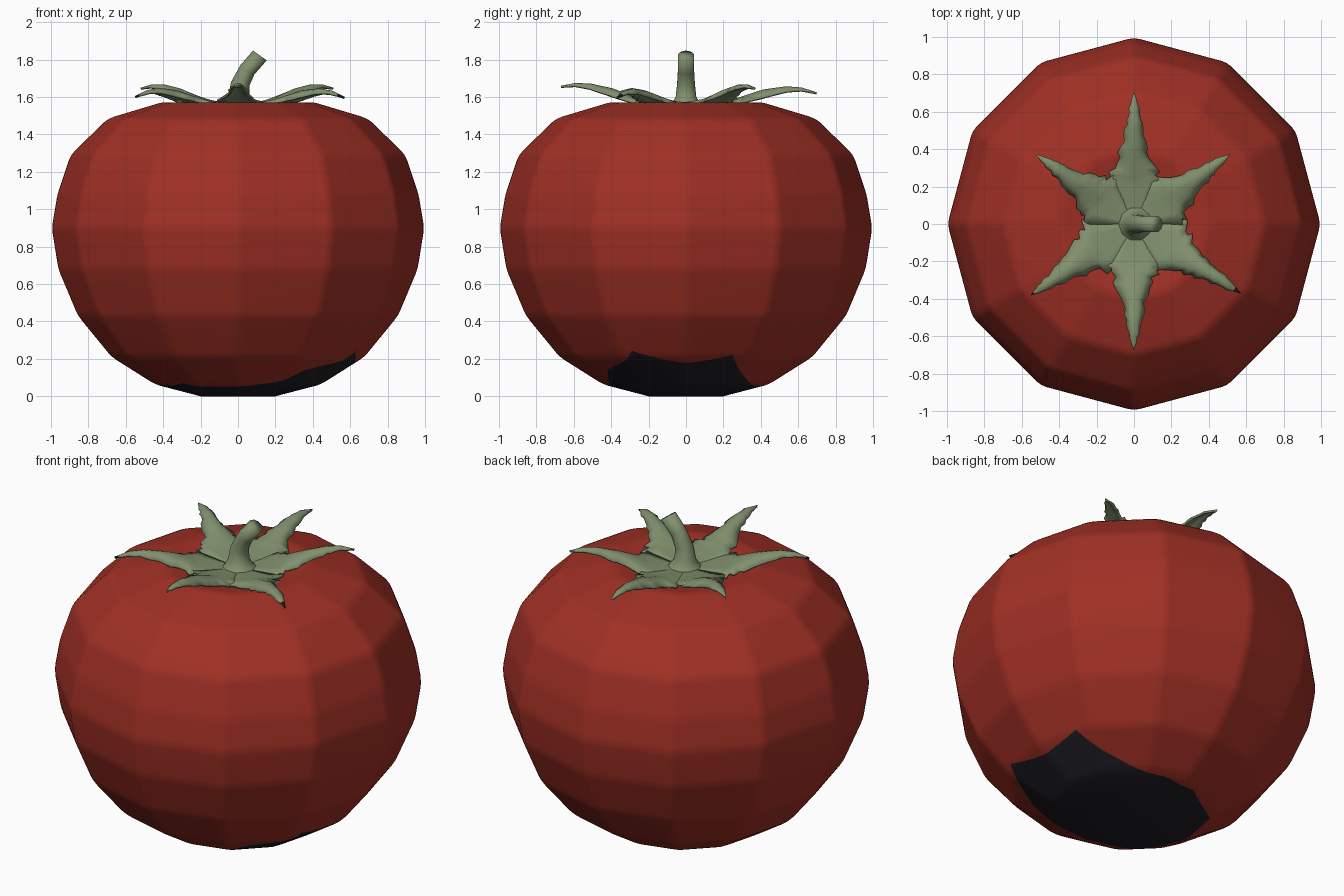
import bpy, bmesh, math, random
from mathutils import Vector

random.seed(4)
cube = bpy.data.objects.get("Cube")
if cube:
    bpy.data.objects.remove(cube)


def material(name, rgb):
    m = bpy.data.materials.new(name)
    m.use_nodes = True
    m.diffuse_color = (*rgb, 1)
    m.node_tree.nodes["Principled BSDF"].inputs["Base Color"].default_value = (*rgb, 1)
    m.node_tree.nodes["Principled BSDF"].inputs["Roughness"].default_value = 0.7
    return m


RED = material("tomato red", (0.35, 0.029, 0.018))
GREEN = material("leaf green", (0.22, 0.28, 0.155))
DARK = material("dark blemish", (0.013, 0.013, 0.019))


def finish(bm, name, mats):
    for f in bm.faces:
        f.smooth = True
    me = bpy.data.meshes.new(name)
    bm.to_mesh(me)
    bm.free()
    ob = bpy.data.objects.new(name, me)
    for m in mats:
        me.materials.append(m)
    bpy.context.collection.objects.link(ob)
    return ob


def loft(rings):
    """Closed tube through equal rings of points, capped at both ends."""
    bm = bmesh.new()
    rows = [[bm.verts.new(p) for p in ring] for ring in rings]
    n = len(rows[0])
    for a, b in zip(rows, rows[1:]):
        for i in range(n):
            j = (i + 1) % n
            bm.faces.new((a[i], a[j], b[j], b[i]))
    bm.faces.new(rows[0])
    bm.faces.new(rows[-1])
    bmesh.ops.recalc_face_normals(bm, faces=bm.faces[:])
    return bm


def circle(n, r):
    return [(r * math.cos(2 * math.pi * i / n), r * math.sin(2 * math.pi * i / n)) for i in range(n)]


# Fruit: twelve-sided turned body with softened edges
profile = [(0.2, 0), (0.45, 0.065), (0.68, 0.21), (0.86, 0.43), (0.965, 0.68), (1, 0.9),
           (0.97, 1.08), (0.9, 1.29), (0.7, 1.485), (0.4, 1.575), (0.27, 1.55), (0.1, 1.52)]
bm = loft([[(x, y, z) for x, y in circle(12, r)] for r, z in profile])
soft = [e for e in bm.edges if all(v.co.xy.length > 0.38 for v in e.verts)]
bmesh.ops.bevel(bm, geom=soft, offset=0.03, segments=2, profile=0.5, affect='EDGES')

# Blemish: cut its outline into the underside and colour the inside
outline = [(0.63, -0.29), (0.62, 0.25), (0.1, 0.39), (-0.1, 0.38), (-0.37, 0.2),
           (-0.42, -0.08), (-0.3, -0.32), (0, -0.4), (0.36, -0.42)]
planes = []
for a, b in zip(outline, outline[1:] + outline[:1]):
    planes.append((Vector((*a, 0)), Vector((b[1] - a[1], a[0] - b[0], 0)).normalized()))
for co, no in planes:
    low = [f for f in bm.faces if f.calc_center_median().z < 0.4]
    geom = low + list({e for f in low for e in f.edges}) + list({v for f in low for v in f.verts})
    bmesh.ops.bisect_plane(bm, geom=geom, plane_co=co, plane_no=no, dist=0.0001)
for f in bm.faces:
    c = f.calc_center_median()
    if c.z < 0.4 and all((c - co).dot(no) < 0 for co, no in planes):
        f.material_index = 1
fruit = finish(bm, "fruit", [RED, DARK])
fruit.modifiers.new("soft facets", 'WEIGHTED_NORMAL')

# Stem: bent tapering tube
path = [(0.01, 1.52, 0.13), (0.01, 1.56, 0.085), (0.005, 1.6, 0.058), (0.012, 1.67, 0.05),
        (0.05, 1.745, 0.045), (0.117, 1.822, 0.045)]
tilts = [0, 0, 0, 0.2, 0.6, 0.62]
rings = []
for (px, pz, r), t in zip(path, tilts):
    rings.append([(px + x * math.cos(t), y, pz - x * math.sin(t)) for x, y in circle(10, r)])
stem = finish(loft(rings), "stem", [GREEN])

# Sepals: ridged, ragged strips; each section is distance, half width, height, edge droop
sections = [(0, 0.004, 1.545, 0), (0.12, 0.085, 1.56, 0), (0.22, 0.155, 1.578, 0.005),
            (0.29, 0.11, 1.605, 0.03), (0.4, 0.065, 1.645, 0.04), (0.52, 0.042, 1.668, 0.025),
            (0.6, 0.026, 1.668, 0.012), (0.68, 0.003, 1.65, 0)]
STEPS = 4


def sepal(name, tip, tip_z, dark_from):
    along = Vector((*tip, 0))
    scale = along.length / sections[-1][0]
    along.normalize()
    side = Vector((-along.y, along.x, 0))
    bm = bmesh.new()
    rows = []
    count = (len(sections) - 1) * STEPS
    for k in range(count + 1):
        i = min(k // STEPS, len(sections) - 2)
        f = k / STEPS - i
        d, w, z, droop = (a + (b - a) * f for a, b in zip(sections[i], sections[i + 1]))
        reach = d * (1 + (scale - 1) * min(1, d / 0.3))
        z += (tip_z - sections[-1][2]) * (d / sections[-1][0]) ** 3
        row = []
        for s in (-1, -0.5, 0, 0.5, 1):
            rag = random.uniform(0.82, 1.18) if abs(s) == 1 and d > 0.2 else 1
            p = along * reach + side * (w * s * rag)
            p.z = z - droop * s * s
            row.append(bm.verts.new(p))
        rows.append(row)
    for k, (a, b) in enumerate(zip(rows, rows[1:])):
        for i in range(4):
            face = bm.faces.new((a[i], b[i], b[i + 1], a[i + 1]))
            face.normal_update()
            if face.normal.z < 0:
                face.normal_flip()
            face.material_index = int(k / count > dark_from)
    ob = finish(bm, name, [GREEN, DARK])
    thick = ob.modifiers.new("thickness", 'SOLIDIFY')
    thick.thickness = 0.012
    thick.offset = -1


for name, tip, tip_z, dark_from in [
        ("sepal_back", (0, 0.7), 1.625, 1), ("sepal_back_left", (0.51, 0.37), 1.65, 1),
        ("sepal_front_left", (0.57, -0.37), 1.6, 0.91), ("sepal_front", (0, -0.67), 1.66, 1),
        ("sepal_front_right", (-0.55, -0.38), 1.605, 0.95), ("sepal_back_right", (-0.52, 0.37), 1.65, 1)]:
    sepal(name, tip, tip_z, dark_from)
